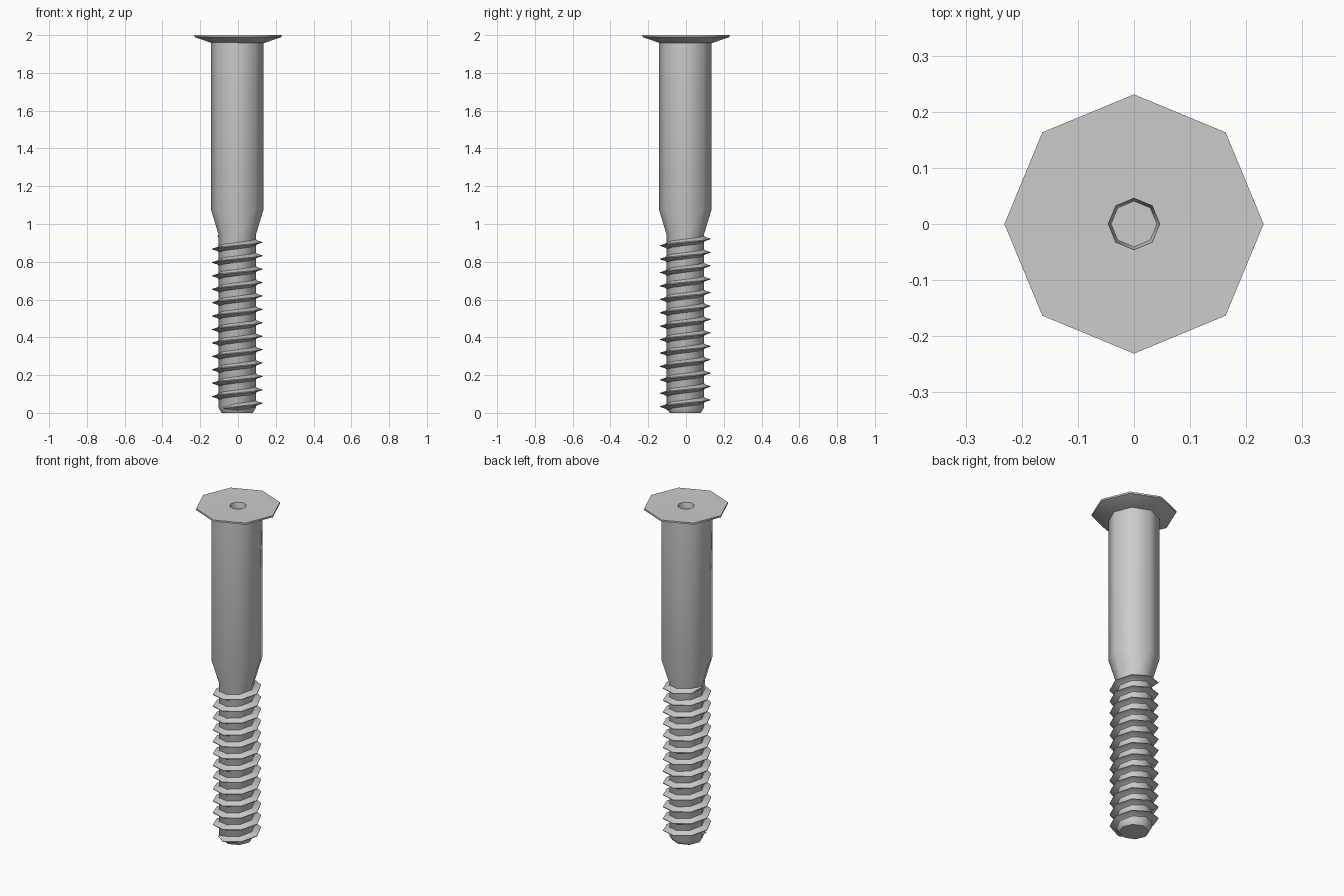
import bpy, bmesh, math

if "Cube" in bpy.data.objects:
    bpy.data.objects.remove(bpy.data.objects["Cube"])

SIDES = 8
OFF = -0.004   # body sits slightly off the head's axis


def finish(name, bm, angle):
    bmesh.ops.recalc_face_normals(bm, faces=bm.faces)
    mesh = bpy.data.meshes.new(name)
    bm.to_mesh(mesh)
    bm.free()
    ob = bpy.data.objects.new(name, mesh)
    bpy.context.collection.objects.link(ob)
    bpy.ops.object.select_all(action='DESELECT')
    ob.select_set(True)
    bpy.context.view_layer.objects.active = ob
    bpy.ops.object.shade_smooth_by_angle(angle=math.radians(angle))
    return ob


def skin(bm, rings, closed):
    """Bridge consecutive vertex rings with quads."""
    n = len(rings[0])
    for a, b in zip(rings, rings[1:]):
        for i in range(n if closed else n - 1):
            j = (i + 1) % n
            bm.faces.new((a[i], a[j], b[j], b[i]))
    bm.faces.new(rings[0])
    bm.faces.new(rings[-1])


def lathe(name, profile, off=0.0, angle=50):
    bm = bmesh.new()
    rings = []
    for r, z in profile:
        rings.append([bm.verts.new((r * math.cos(t) + off, r * math.sin(t) + off, z))
                      for t in (2 * math.pi * k / SIDES for k in range(SIDES))])
    skin(bm, rings, True)
    return finish(name, bm, angle)


# Threaded core, taper and plain shank in one turned profile
lathe("shank", [(0.082, 0.0), (0.098, 0.025), (0.098, 0.94),
                (0.14, 1.08), (0.14, 1.965)], OFF)

# Countersunk head with a small round socket
lathe("head", [(0.135, 1.957), (0.231, 1.99), (0.231, 2.0),
               (0.046, 1.998), (0.04, 1.96)])

# Right-handed helical thread, run out to nothing at each end
PITCH = 0.071
first, last = -3, 12 * SIDES + 4
bm = bmesh.new()
rings = []
for k in range(first, last + 1):
    t = 2 * math.pi * k / SIDES
    z = 0.051 + PITCH * k / SIDES
    s = 0.15 if k in (first, last) else 1.0
    section = [(0.094, -0.02), (0.107, -0.010), (0.098 + 0.035 * s, -0.002),
               (0.098 + 0.035 * s, 0.002), (0.107, 0.010), (0.094, 0.02)]
    rings.append([bm.verts.new((r * math.cos(t) + OFF, r * math.sin(t) + OFF, z + h * s))
                  for r, h in section])
skin(bm, rings, True)
finish("thread", bm, 50)
